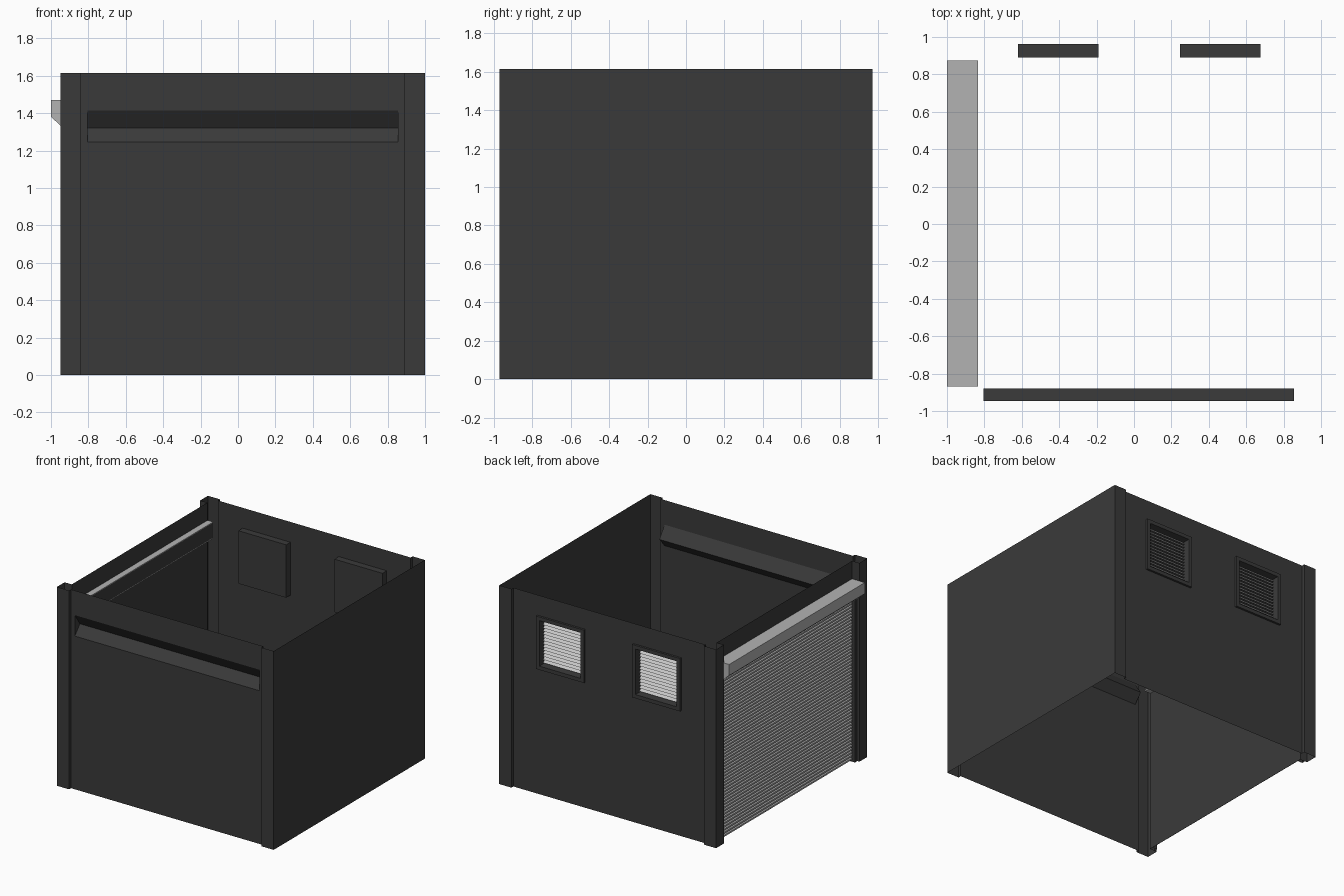
import bpy, bmesh
from mathutils import Vector

if "Cube" in bpy.data.objects:
    bpy.data.objects.remove(bpy.data.objects["Cube"])


def material(name, v):
    m = bpy.data.materials.new(name)
    m.diffuse_color = (v, v, v, 1)
    m.use_nodes = True
    m.node_tree.nodes["Principled BSDF"].inputs["Base Color"].default_value = m.diffuse_color
    return m


DARK = material("dark_panel", 0.042)
LIGHT = material("light_metal", 0.45)
WHITE = material("pale_slat", 0.75)


def finish(name, bm, mats, recalc=True):
    bmesh.ops.remove_doubles(bm, verts=bm.verts, dist=1e-5)
    if recalc:
        bmesh.ops.recalc_face_normals(bm, faces=bm.faces)
    me = bpy.data.meshes.new(name)
    bm.to_mesh(me)
    bm.free()
    for m in mats:
        me.materials.append(m)
    ob = bpy.data.objects.new(name, me)
    bpy.context.collection.objects.link(ob)
    return ob


def sweep(name, profile, offset, mats, closed=False, caps=False):
    """Push a line of points along an offset; faces cycle through the materials."""
    bm = bmesh.new()
    a = [bm.verts.new(p) for p in profile]
    b = [bm.verts.new(Vector(p) + Vector(offset)) for p in profile]
    n = len(a)
    for i in range(n if closed else n - 1):
        j = (i + 1) % n
        f = bm.faces.new((a[i], a[j], b[j], b[i]))
        f.material_index = i % len(mats)
    if caps:
        bm.faces.new(a)
        bm.faces.new(b)
    return finish(name, bm, mats, closed)


def panel(name, xs, zs, y, holes, front):
    """Wall sheet as a grid of quads with some cells left open."""
    bm = bmesh.new()
    for i in range(len(xs) - 1):
        for k in range(len(zs) - 1):
            if (i, k) in holes:
                continue
            q = [(xs[i], y, zs[k]), (xs[i + 1], y, zs[k]),
                 (xs[i + 1], y, zs[k + 1]), (xs[i], y, zs[k + 1])]
            bm.faces.new([bm.verts.new(p) for p in (q if front else q[::-1])])
    bmesh.ops.remove_doubles(bm, verts=bm.verts, dist=1e-5)
    bmesh.ops.dissolve_limit(bm, angle_limit=0.01, verts=bm.verts, edges=bm.edges)
    return finish(name, bm, [DARK], False)


H, YW, YC = 1.615, 0.945, 0.97
UP = (0, 0, H)

# Right wall with its two corner posts
sweep("right_wall", [(0.89, -YW, 0), (0.89, -YC, 0), (1, -YC, 0),
                     (1, YC, 0), (0.89, YC, 0), (0.89, YW, 0)], UP, [DARK])

# Left wall: recessed behind the shutter, with corner posts
sweep("left_wall", [(-0.84, YW, 0), (-0.84, YC, 0), (-0.95, YC, 0), (-0.95, 0.87, 0),
                    (-0.885, 0.87, 0), (-0.885, -0.87, 0), (-0.95, -0.87, 0),
                    (-0.95, -YC, 0), (-0.84, -YC, 0), (-0.84, -YW, 0)], UP, [DARK])

# Front wall with the long slot
panel("front_wall", [-0.84, -0.805, 0.855, 0.89], [0, 1.245, 1.415, H], -YW, {(1, 1)}, True)
sweep("front_slot", [(-0.805, -YW, 1.415), (-0.805, -0.88, 1.32), (-0.805, -YW, 1.245)],
      (1.66, 0, 0), [DARK], caps=True)

# Back wall with two window openings
Z0, Z1, W = 1.02, 1.45, 0.43
WIN = (-0.62, 0.245)
panel("back_wall", [-0.84, WIN[0], WIN[0] + W, WIN[1], WIN[1] + W, 0.89],
      [0, Z0, Z1, H], YW, {(1, 1), (3, 1)}, False)

# Vent windows: boxed frame and louvres
for n, x in enumerate(WIN):
    bm = bmesh.new()
    rings = []
    for inset, y in ((0, 0.89), (0, 0.962), (0.03, 0.962), (0.035, 0.90)):
        a, b, c, d = x + inset, x + W - inset, Z0 + inset, Z1 - inset
        rings.append([bm.verts.new(p) for p in ((a, y, c), (b, y, c), (b, y, d), (a, y, d))])
    for r, s in zip(rings, rings[1:]):
        for i in range(4):
            j = (i + 1) % 4
            bm.faces.new((r[i], r[j], s[j], s[i]))
    bm.faces.new(rings[0])
    bm.faces.new(rings[-1])
    finish(f"window_frame_{n + 1}", bm, [DARK])

    rows = 14
    pitch = (W - 0.07) / rows
    prof = []
    for i in range(rows):
        z = Z0 + 0.035 + i * pitch
        prof += [(x + 0.035, 0.903, z), (x + 0.035, 0.918, z + 0.25 * pitch)]
    prof.append((x + 0.035, 0.903, Z1 - 0.035))
    sweep(f"window_louvre_{n + 1}", prof, (W - 0.07, 0, 0), [DARK, WHITE])

# Roller shutter curtain made of small slats
slats = 52
pitch = 1.34 / slats
prof = []
for i in range(slats):
    z = 0.01 + i * pitch
    prof += [(-0.894, -0.86, z), (-0.905, -0.86, z + 0.25 * pitch),
             (-0.905, -0.86, z + 0.75 * pitch)]
prof.append((-0.894, -0.86, 0.01 + 1.34))
sweep("shutter_curtain", prof, (0, 1.72, 0), [LIGHT])

# Shutter guide rails
for side, y in (("front", -0.87), ("back", 0.84)):
    sweep(f"guide_rail_{side}", [(-0.885, y, 0), (-0.93, y, 0), (-0.93, y + 0.03, 0),
                                 (-0.885, y + 0.03, 0)], (0, 0, 1.34), [DARK], closed=True)

# Shutter roller housing and its dark inner cover
sweep("shutter_housing", [(-1, -0.868, 1.47), (-1, -0.868, 1.38), (-0.95, -0.868, 1.335),
                          (-0.835, -0.868, 1.335), (-0.835, -0.868, 1.47)],
      (0, 1.742, 0), [LIGHT], closed=True, caps=True)
sweep("housing_cover", [(-0.834, -0.86, 1.343), (-0.834, 0.865, 1.343)],
      (0, 0, 0.122), [DARK])
